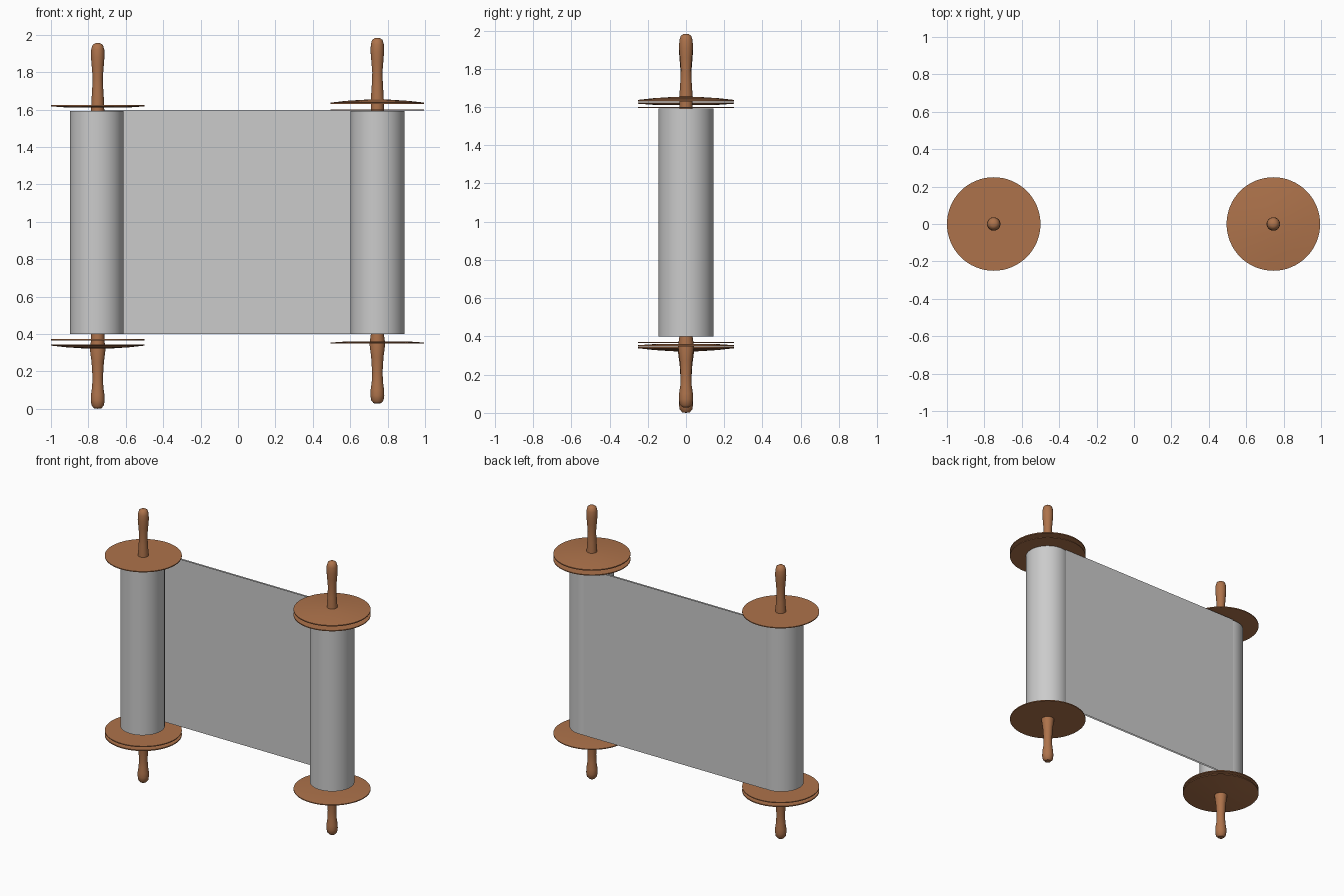
import bpy, bmesh, math

if "Cube" in bpy.data.objects:
    bpy.data.objects.remove(bpy.data.objects["Cube"])

wood = bpy.data.materials.new("wood")
wood.diffuse_color = (0.42, 0.17, 0.07, 1)
wood.use_nodes = True
wood.node_tree.nodes["Principled BSDF"].inputs["Base Color"].default_value = wood.diffuse_color


def finish(name, bm, mat=None):
    bmesh.ops.remove_doubles(bm, verts=bm.verts, dist=0.0001)
    if mat:
        bmesh.ops.recalc_face_normals(bm, faces=bm.faces)
    me = bpy.data.meshes.new(name)
    bm.to_mesh(me)
    bm.free()
    ob = bpy.data.objects.new(name, me)
    bpy.context.collection.objects.link(ob)
    if mat:
        me.materials.append(mat)
    bpy.ops.object.select_all(action='DESELECT')
    bpy.context.view_layer.objects.active = ob
    ob.select_set(True)
    bpy.ops.object.shade_smooth_by_angle(angle=math.radians(40))
    return ob


def lathe(name, profile, x, mat=None, steps=48):
    """Spin an (r, z) profile round the vertical axis at x."""
    bm = bmesh.new()
    vs = [bm.verts.new((x + r, 0, z)) for r, z in profile]
    es = [bm.edges.new(p) for p in zip(vs, vs[1:])]
    bmesh.ops.spin(bm, geom=vs + es, cent=(x, 0, 0), axis=(0, 0, 1),
                   angle=math.tau, steps=steps)
    return finish(name, bm, mat)


# Rods with turned handles at both ends
lower = [(0, 0), (.02, .003), (.033, .018), (.037, .045), (.036, .075),
         (.030, .115), (.028, .17), (.033, .25), (.042, .32)]
upper = [(.034, 1.64), (.030, 1.70), (.027, 1.77), (.032, 1.83),
         (.036, 1.88), (.035, 1.92), (.028, 1.945), (.015, 1.954), (0, 1.956)]
for side, x, dz in (("left", -.75, 0), ("right", .745, .027)):
    profile = lower + [(.035, .37), (.035, 1.6)] + upper
    lathe(side + "_rod", [(r, z + dz) for r, z in profile], x, wood, 32)

# End discs: single plates on one end, a plate and a domed plate on the other
single = [(0, .006), (.25, .006), (.25, 0), (.165, -.006), (0, -.006)]
plate = [(0, -.003), (.25, -.003), (.25, .003), (0, .003)]
domed = [(0, -.004), (.25, -.004), (.25, .003), (.17, .012), (.08, .018), (0, .021)]
for name, shape, x, z, s in (
        ("left_top_disc", single, -.75, 1.617, 1),
        ("right_bottom_disc", single, .745, .354, -1),
        ("right_top_inner_disc", plate, .745, 1.598, 1),
        ("right_top_outer_disc", domed, .745, 1.634, 1),
        ("left_bottom_inner_disc", plate, -.75, .369, 1),
        ("left_bottom_outer_disc", domed, -.75, .341, -1)):
    lathe(name, [(r, z + s * h) for r, h in shape], x, wood, 64)

# Rolled paper tubes, open at the ends
for side, x in (("left", -.755), ("right", .746)):
    lathe(side + "_paper_roll", [(.144, .40), (.144, 1.593)], x, None, 64)

# Unrolled sheet: two layers stretched behind the rolls
for name, y in (("sheet_back", .144), ("sheet_front", .132)):
    bm = bmesh.new()
    quad = [(-.735, y, .40), (.71, y, .40), (.71, y, 1.598), (-.735, y, 1.598)]
    bm.faces.new([bm.verts.new(c) for c in (quad if y < .14 else quad[::-1])])
    finish(name, bm)
